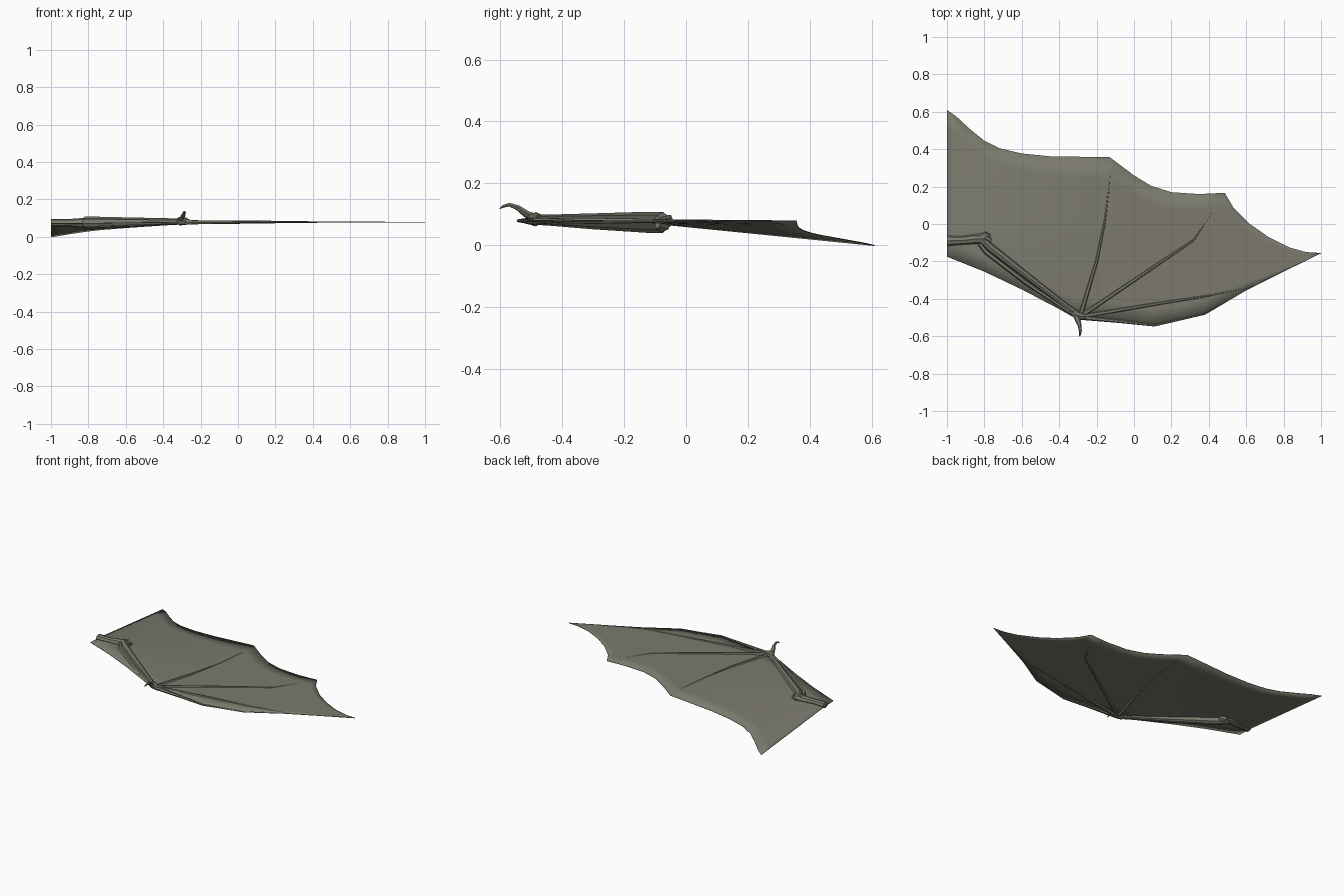
import bpy, bmesh, math
from mathutils import Vector

cube = bpy.data.objects.get("Cube")
if cube:
    bpy.data.objects.remove(cube)

hide = bpy.data.materials.new("olive grey hide")
hide.use_nodes = True
COLOUR = (0.2, 0.195, 0.155, 1)
hide.diffuse_color = COLOUR
hide.node_tree.nodes["Principled BSDF"].inputs["Base Color"].default_value = COLOUR


def finish(name, bm, angle=30):
    bmesh.ops.recalc_face_normals(bm, faces=bm.faces)
    mesh = bpy.data.meshes.new(name)
    bm.to_mesh(mesh)
    bm.free()
    ob = bpy.data.objects.new(name, mesh)
    bpy.context.collection.objects.link(ob)
    mesh.materials.append(hide)
    bpy.context.view_layer.objects.active = ob
    ob.select_set(True)
    bpy.ops.object.shade_smooth_by_angle(angle=math.radians(angle))
    ob.select_set(False)
    return ob


def sheet_z(x, y):
    """Height of the membrane: level, drooping towards the inner rear corner."""
    inner = min(1, max(0, (-0.13 - x) / 0.87))
    return 0.079 - inner * max(0.008, 0.014 + 0.1 * (y + 0.05))


def lerp_profile(profile, x):
    for (x0, y0), (x1, y1) in zip(profile, profile[1:]):
        if x <= x1:
            return y0 + (y1 - y0) * (x - x0) / (x1 - x0)
    return profile[-1][1]


def tube(name, path, sides=6):
    """Tapered limb through (x, y, z, half width, half height) stations."""
    bm = bmesh.new()
    rings = []
    for i, (x, y, z, w, h) in enumerate(path):
        a, b = path[max(i - 1, 0)], path[min(i + 1, len(path) - 1)]
        along = Vector(b[:3]) - Vector(a[:3])
        side = Vector((-along.y, along.x, 0)).normalized()
        up = along.normalized().cross(side)
        ring = []
        for k in range(sides):
            t = math.tau * k / sides
            ring.append(bm.verts.new(Vector((x, y, z)) + side * w * math.cos(t) + up * h * math.sin(t)))
        rings.append(ring)
    for r, s in zip(rings, rings[1:]):
        for k in range(sides):
            j = (k + 1) % sides
            bm.faces.new((r[k], r[j], s[j], s[k]))
    bm.faces.new(rings[0])
    bm.faces.new(rings[-1])
    return finish(name, bm)


# Membrane: strips between the scalloped rear edge and the leading edge
rear = [(-1, .61), (-.95, .575), (-.88, .51), (-.8, .445), (-.72, .405), (-.6, .377), (-.45, .362),
        (-.13, .357), (-.1, .335), (0, .26), (.09, .205), (.2, .17), (.35, .16), (.485, .167),
        (.53, .09), (.62, 0), (.72, -.07), (.83, -.125), (.92, -.15), (1, -.155)]
front = [(-1, -.175), (-.8, -.255), (-.6, -.35), (-.4, -.455), (-.33, -.495), (-.28, -.505),
         (.11, -.548), (.38, -.485), (.6, -.355), (.8, -.255), (1, -.157)]
bm = bmesh.new()
ROWS = 8
columns = []
for x in sorted({p[0] for p in rear + front}):
    y0, y1 = lerp_profile(front, x), lerp_profile(rear, x)
    ys = [y0 + (y1 - y0) * r / ROWS for r in range(ROWS + 1)]
    columns.append([bm.verts.new((x, y, sheet_z(x, y))) for y in ys])
for a, b in zip(columns, columns[1:]):
    for r in range(ROWS):
        bm.faces.new((a[r], b[r], b[r + 1], a[r + 1]))
membrane = finish("wing_membrane", bm)
skin = membrane.modifiers.new("thin skin", "SOLIDIFY")
skin.thickness = 0.003
skin.offset = 0

# Upper arm and elbow
tube("upper_arm", [(-1, -.09, .075, .028, .02), (-.92, -.088, .075, .023, .019),
                   (-.84, -.08, .074, .026, .026), (-.795, -.078, .074, .03, .032),
                   (-.765, -.095, .074, .014, .02)], 8)
tube("elbow_point", [(-.83, -.075, .076, .02, .026), (-.79, -.055, .08, .014, .02),
                     (-.768, -.062, .08, .006, .008)])

# Forearm: two bones lying side by side
tube("forearm_main_bone", [(-.82, -.075, .074, .022, .034), (-.77, -.125, .074, .024, .034),
                           (-.55, -.295, .077, .018, .026), (-.36, -.44, .081, .014, .018),
                           (-.29, -.49, .082, .016, .016)], 8)
tube("forearm_slim_bone", [(-.825, -.105, .074, .012, .02), (-.79, -.15, .074, .014, .022),
                           (-.58, -.312, .077, .012, .017), (-.32, -.487, .08, .01, .012)])

# Wrist knob and hooked thumb claw
tube("wrist", [(-.335, -.468, .083, .012, .012), (-.31, -.485, .084, .022, .023),
               (-.28, -.495, .083, .02, .02), (-.255, -.495, .08, .008, .01)], 8)
tube("thumb_claw", [(-.315, -.48, .088, .016, .012), (-.3, -.515, .1, .015, .012),
                    (-.29, -.545, .122, .01, .009), (-.287, -.572, .131, .008, .007),
                    (-.289, -.592, .125, .005, .005), (-.291, -.602, .118, .001, .001)])

# Fingers: thin tapered spars sinking into the membrane at their tips
fingers = {
    "inner_finger": [(-.285, -.485), (-.2, -.2), (-.155, .02), (-.13, .23), (-.122, .345)],
    "middle_finger": [(-.28, -.49), (.12, -.22), (.32, -.085), (.385, .01), (.478, .155)],
    "outer_finger": [(-.28, -.495), (.1, -.43), (.36, -.39), (.62, -.34), (.96, -.172)],
    "leading_finger": [(-.28, -.5), (-.08, -.52), (.11, -.542), (.37, -.482), (.6, -.352)],
}
for name, points in fingers.items():
    sizes = [(.013, .013), (.009, .009), (.006, .005), (.003, .0025), (.001, .001)]
    tube(name, [(x, y, sheet_z(x, y), w, h) for (x, y), (w, h) in zip(points, sizes)])
